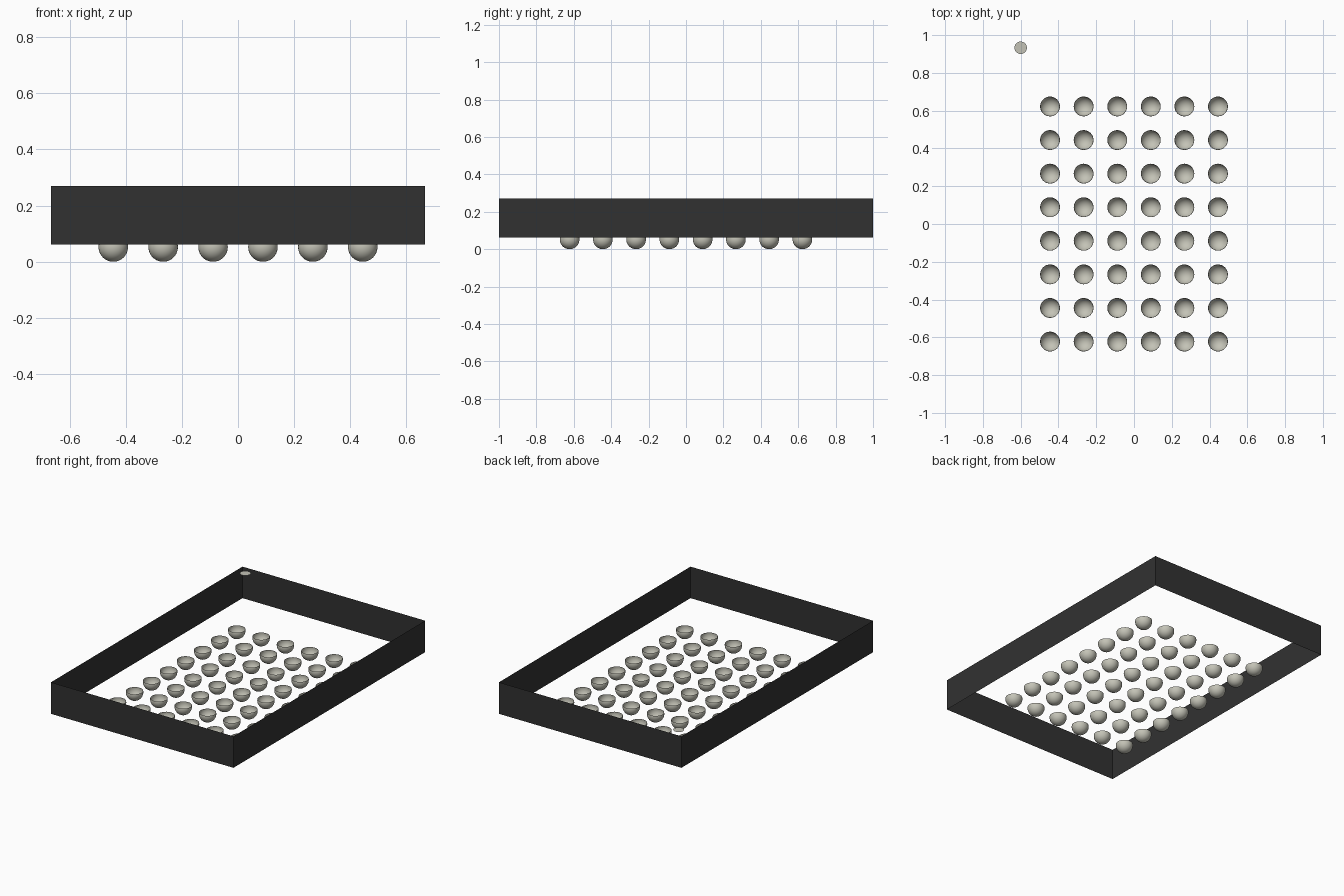
import bpy, bmesh
from mathutils import Vector

cube = bpy.data.objects.get("Cube")
if cube:
    bpy.data.objects.remove(cube, do_unlink=True)

HALF_X, HALF_Y = 0.667, 1.0          # package half sizes
Z_BOTTOM, Z_TOP = 0.062, 0.27        # package wall heights
PITCH, BALL_R = 0.1778, 0.0525       # solder ball grid


def material(name, rgb):
    mat = bpy.data.materials.new(name)
    mat.use_nodes = True
    mat.diffuse_color = (*rgb, 1)
    bsdf = next(n for n in mat.node_tree.nodes if n.type == 'BSDF_PRINCIPLED')
    bsdf.inputs["Base Color"].default_value = (*rgb, 1)
    bsdf.inputs["Roughness"].default_value = 0.6
    return mat


def mesh_from(bm, name, mat, smooth=False):
    mesh = bpy.data.meshes.new(name)
    for f in bm.faces:
        f.smooth = smooth
    bm.to_mesh(mesh)
    bm.free()
    mesh.materials.append(mat)
    return mesh


def place(name, mesh, location=(0, 0, 0)):
    obj = bpy.data.objects.new(name, mesh)
    obj.location = location
    bpy.context.collection.objects.link(obj)
    return obj


black = material("package black", (0.031, 0.031, 0.031))
silver = material("solder grey", (0.55, 0.545, 0.47))

# Package: four thin walls, open above and below
bm = bmesh.new()
bmesh.ops.create_cube(bm, size=1)
caps = [f for f in bm.faces if abs(f.normal.z) > 0.5]
bmesh.ops.delete(bm, geom=caps, context='FACES_ONLY')
bmesh.ops.scale(bm, vec=(2 * HALF_X, 2 * HALF_Y, Z_TOP - Z_BOTTOM), verts=bm.verts)
place("package_walls", mesh_from(bm, "package_walls", black), (0, 0, (Z_TOP + Z_BOTTOM) / 2))

# Solder ball: sphere cut open at the underside of the package
bm = bmesh.new()
bmesh.ops.create_uvsphere(bm, u_segments=32, v_segments=20, radius=BALL_R)
bmesh.ops.bisect_plane(bm, geom=bm.verts[:] + bm.edges[:] + bm.faces[:],
                       plane_co=Vector((0, 0, Z_BOTTOM - BALL_R)),
                       plane_no=Vector((0, 0, 1)), clear_outer=True)
ball = mesh_from(bm, "solder_ball", silver, smooth=True)

# Grid of 6 by 8 balls sharing one mesh
for row in range(8):
    for col in range(6):
        place(f"solder_ball_{row + 1}_{col + 1}", ball,
              ((col - 2.5) * PITCH, (row - 3.5) * PITCH, BALL_R))

# Round corner marker, flush with the top of the package
bm = bmesh.new()
bmesh.ops.create_circle(bm, cap_ends=True, segments=32, radius=0.033)
place("corner_marker", mesh_from(bm, "corner_marker", silver), (-0.6, 0.933, Z_TOP))
